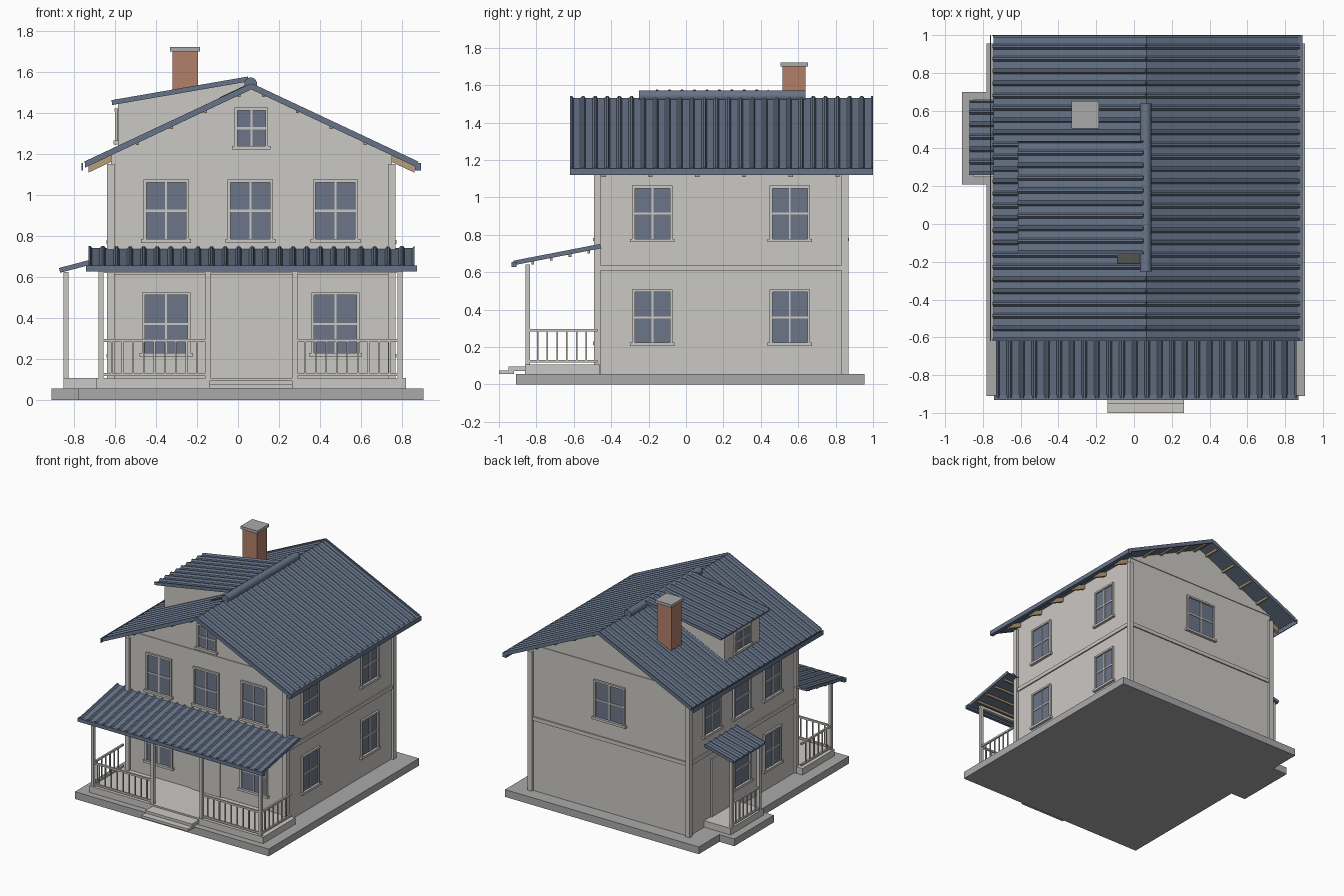
import bpy, bmesh
from mathutils import Vector, Matrix

if "Cube" in bpy.data.objects:
    bpy.data.objects.remove(bpy.data.objects["Cube"])


def material(name, r, g, b):
    m = bpy.data.materials.new(name)
    m.use_nodes = True
    m.diffuse_color = (r, g, b, 1)
    m.node_tree.nodes["Principled BSDF"].inputs["Base Color"].default_value = (r, g, b, 1)
    return m


WALL = material("plaster", .60, .58, .55)
STONE = material("grey stone", .40, .40, .41)
ROOF = material("blue grey roofing", .135, .175, .25)
GLASS = material("window glass", .15, .18, .25)
BRICK = material("red brick", .45, .21, .14)
WOOD = material("tan timber", .47, .34, .19)
DARK = material("dark opening", .09, .09, .08)


def finish(name, bm, mats):
    bmesh.ops.recalc_face_normals(bm, faces=bm.faces)
    mesh = bpy.data.meshes.new(name)
    bm.to_mesh(mesh)
    bm.free()
    for m in mats:
        mesh.materials.append(m)
    ob = bpy.data.objects.new(name, mesh)
    bpy.context.collection.objects.link(ob)
    return ob


def add_box(bm, x0, x1, y0, y1, z0, z1, index=0):
    mat = Matrix.Translation(((x0 + x1) / 2, (y0 + y1) / 2, (z0 + z1) / 2)) \
        @ Matrix.Diagonal((abs(x1 - x0), abs(y1 - y0), abs(z1 - z0), 1))
    for v in bmesh.ops.create_cube(bm, size=1, matrix=mat)["verts"]:
        for f in v.link_faces:
            f.material_index = index


def box(name, mat, *bounds):
    bm = bmesh.new()
    add_box(bm, *bounds)
    return finish(name, bm, [mat])


def extrude(name, mat, pts, vec):
    bm = bmesh.new()
    face = bm.faces.new([bm.verts.new(p) for p in pts])
    new = bmesh.ops.extrude_face_region(bm, geom=[face], use_keep_orig=True)["geom"]
    bmesh.ops.translate(bm, vec=vec, verts=[g for g in new if isinstance(g, bmesh.types.BMVert)])
    return finish(name, bm, [mat])


def prism(name, mat, pts, y0, y1):
    return extrude(name, mat, [(x, y0, z) for x, z in pts], (0, y1 - y0, 0))


def sheet(name, top, bottom, width, pitch=.0655, thick=.012, rib=.012):
    """Ribbed roofing sheet, ribs running from top to bottom."""
    top, bottom, width = Vector(top), Vector(bottom), Vector(width)
    up = width.cross(bottom - top).normalized()
    up *= 1 if up.z > 0 else -1
    count = round(width.length / pitch)
    step, across = width.length / count, width.normalized()
    pts = [top - up * thick]
    for i in range(count):
        for t, h in ((0, rib), (.16, rib), (.28, 0), (.84, 0)):
            pts.append(top + across * step * (i + t) + up * h)
    pts += [top + width + up * rib, top + width - up * thick]
    return extrude(name, ROOF, pts, bottom - top)


# Foundation, deck, and steps
box("foundation", STONE, -.78, .905, -.91, .955, 0, .057)
box("side_foundation", STONE, -.91, -.77, .21, .70, 0, .057)
box("porch_deck", WALL, -.69, .82, -.86, -.46, .055, .108)
box("side_porch_deck", WALL, -.85, -.6, .25, .66, .055, .108)
box("lower_step", WALL, -.14, .265, -1, -.92, .057, .076)
box("upper_step", WALL, -.14, .265, -.95, -.85, .073, .096)

# Walls with gables
CX, RIDGE, SLOPE = .065, 1.532, .47
X0, X1, Y0, Y1 = -.62, .75, -.475, .85


def roof_z(x):
    return RIDGE - SLOPE * abs(x - CX)


prism("house_walls", WALL,
      [(X0, .05), (X1, .05), (X1, roof_z(X1) - .013), (CX, RIDGE - .013), (X0, roof_z(X0) - .013)], Y0, Y1)
for x, xn in ((X0, "right"), (X1, "left")):
    for y, yn in ((Y0, "front"), (Y1, "back")):
        box(f"{yn}_{xn}_corner_board", WALL, x - .018, x + .018, y - .018, y + .018, .05, 1.15)
box("floor_band", WALL, X0 - .01, X1 + .01, Y0 - .01, Y1 + .01, .61, .64)
box("gable_band", WALL, X0, X1, Y0 - .006, Y1 + .006, 1.193, 1.203)

# Main roof: two ribbed sides, eave gutters, verge boards, exposed timbers
RY0, RY1, EAVE = -.62, 1.0, .81
for s, n in ((-1, "right"), (1, "left")):
    ex = CX + s * EAVE
    sheet(f"{n}_roof", (CX, RY0, RIDGE), (ex, RY0, roof_z(ex)), (0, RY1 - RY0, 0))
    box(f"{n}_gutter", ROOF, ex - .012, ex + .018 * s, RY0, RY1, 1.12, 1.155)
    for y, yn in ((RY0, "front"), (RY1 - .012, "back")):
        prism(f"{yn}_{n}_verge_board", ROOF,
              [(CX, RIDGE + .01), (ex, roof_z(ex) + .01), (ex, roof_z(ex) - .018), (CX, RIDGE - .018)], y, y + .012)
    a, b = CX + s * .66, CX + s * .795
    for i in range(6):
        y = -.44 + .25 * i
        prism(f"{n}_rafter_{i}", WOOD,
              [(a, roof_z(a) - .012), (b, roof_z(b) - .012), (b, roof_z(b) - .05), (a, roof_z(a) - .05)],
              y - .011, y + .011)
    for i in range(4):
        x = CX + s * (.06 + .165 * i)
        box(f"{n}_purlin_{i}", WOOD, x - .008, x + .008, RY0 + .02, RY1 - .02, roof_z(x) - .027, roof_z(x) - .008)

# Ridge cap
bm = bmesh.new()
bmesh.ops.create_cone(bm, cap_ends=True, segments=16, radius1=.031, radius2=.031, depth=.89,
                      matrix=Matrix.Translation((.062, .193, 1.542)) @ Matrix.Rotation(1.5708, 4, 'X'))
cap = finish("ridge_cap", bm, [ROOF])
for p in cap.data.polygons:
    p.use_smooth = len(p.vertices) == 4

# Dormer
prism("dormer_walls", WALL, [(-.585, 1.2), (-.585, 1.445), (.04, 1.556), (.04, 1.49)], -.08, .36)
sheet("dormer_roof", (.05, -.16, 1.565), (-.615, -.16, 1.45), (0, .6, 0))
prism("roof_opening", DARK, [(x, roof_z(x) + h) for x, h in ((-.09, .01), (.04, .01), (.04, .016), (-.09, .016))],
      -.21, -.155)

# Chimney
box("chimney", BRICK, -.32, -.195, .515, .64, 1.3, 1.70)
box("chimney_cap", STONE, -.332, -.185, .505, .652, 1.70, 1.722)


# Windows: each wall maps (across, outward) to (x, y)
WALLS = {"front": lambda u, d: (u, Y0 - d), "back": lambda u, d: (u, Y1 + d),
         "left": lambda u, d: (X1 + d, u), "right": lambda u, d: (X0 - d, u),
         "dormer": lambda u, d: (-.585 - d, u)}


def window(name, wall, u, z0, z1, w):
    bm, f, h = bmesh.new(), WALLS[wall], w / 2

    def part(u0, u1, v0, v1, d, index=0):
        (xa, ya), (xb, yb) = f(u + u0, -.01), f(u + u1, d)
        add_box(bm, xa, xb, ya, yb, v0, v1, index)

    zm, t = (z0 + z1) / 2, .014
    part(-h, h, z0, z1, .004, 1)
    part(-h, -h + t, z0, z1, .015)
    part(h - t, h, z0, z1, .015)
    part(-h, h, z1 - t, z1, .016)
    part(-h - .012, h + .012, z0 - .004, z0 + t, .022)
    part(-.005, .005, z0, z1, .009)
    part(-h, h, zm - .005, zm + .005, .009)
    finish(name, bm, [WALL, GLASS])


for i, u in enumerate((-.35, .06, .475)):
    window(f"front_upper_window_{i}", "front", u, .77, 1.075, .22)
    if i != 1:
        window(f"front_lower_window_{i}", "front", u, .215, .525, .235)
window("attic_window", "front", CX, 1.225, 1.425, .165)
window("back_window", "back", CX, .77, 1.075, .27)
for u in (-.18, .555):
    for z, n in ((.21, "lower"), (.765, "upper")):
        window(f"left_{n}_window", "left", u, z, z + .298, .215)
for u in (-.18, .2, .57):
    window("right_upper_window", "right", u, .765, 1.063, .215)
for u in (-.18, .2):
    window("right_lower_window", "right", u, .21, .508, .215)
window("dormer_window", "dormer", .14, 1.25, 1.42, .2)

# Doors
box("front_door_frame", WALL, -.075, .20, Y0 - .006, Y0, .1, .585)
box("front_door", WALL, -.06, .185, Y0 - .012, Y0, .1, .57)
box("side_door", WALL, X0 - .01, X0, .36, .58, .1, .56)

# Front porch roof and its edge
sheet("porch_roof", (-.73, -.455, .74), (-.73, -.92, .65), (1.59, 0, 0))
box("porch_gutter", ROOF, -.742, .872, -.932, -.905, .627, .655)
box("porch_beam", WALL, -.68, .805, -.857, -.833, .62, .642)
for i in range(4):
    y = -.82 + .1 * i
    z = .65 + (y + .92) * .194
    box(f"porch_purlin_{i}", WOOD, -.71, .84, y - .007, y + .007, z - .027, z - .01)

# Side porch roof and posts
sheet("side_porch_roof", (-.61, .26, .70), (-.87, .26, .632), (0, .395, 0))
box("side_porch_beam", WALL, -.85, -.826, .28, .64, .605, .624)


def post(name, x, y, top):
    box(name, WALL, x - .012, x + .012, y - .012, y + .012, .1, top)


POSTS = (-.667, -.147, .277, .79)
for i, x in enumerate(POSTS):
    post(f"porch_post_{i}", x, -.845, .64)
for y in (.29, .63):
    post("side_porch_post", -.838, y, .62)


# Railings: two rails with evenly spaced balusters
def railing(name, xa, ya, xb, yb, pitch=.052):
    bm, r, b = bmesh.new(), .007, .004
    for z in (.125, .29):
        add_box(bm, xa - r, xb + r, ya - r, yb + r, z - r, z + r)
    n = round(max(xb - xa, yb - ya) / pitch)
    for i in range(1, n):
        x, y = xa + (xb - xa) * i / n, ya + (yb - ya) * i / n
        add_box(bm, x - b, x + b, y - b, y + b, .125, .29)
    finish(name, bm, [WALL])


railing("front_right_railing", POSTS[0], -.845, POSTS[1], -.845)
railing("front_left_railing", POSTS[2], -.845, POSTS[3], -.845)
railing("right_end_railing", POSTS[0], -.845, POSTS[0], -.48)
railing("left_end_railing", POSTS[3], -.845, POSTS[3], -.48)
railing("side_porch_railing", -.838, .29, -.838, .63)
